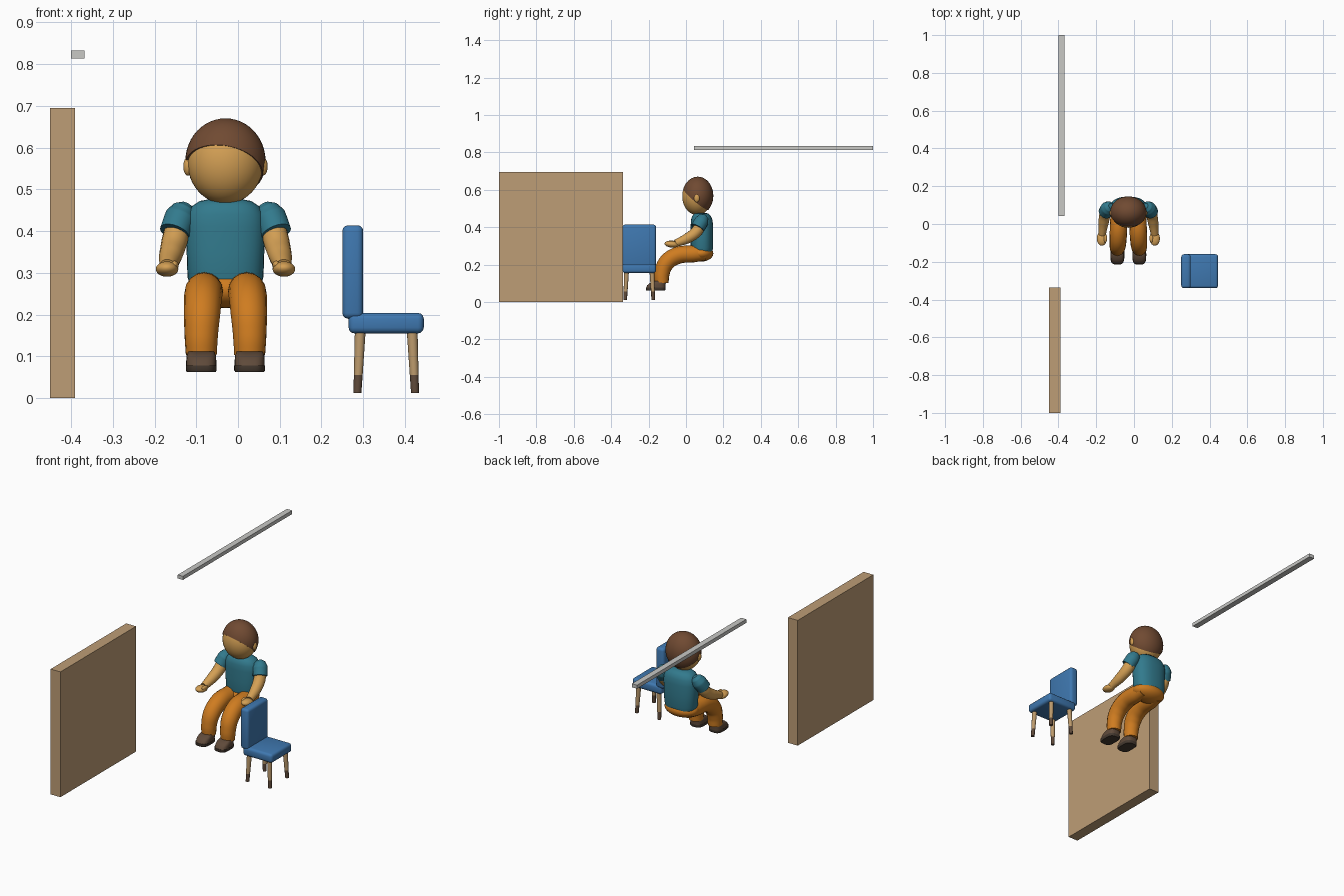
import bpy, bmesh, math
from mathutils import Vector, Matrix

cube = bpy.data.objects.get("Cube")
if cube:
    bpy.data.objects.remove(cube, do_unlink=True)


def material(name, hexcode):
    channels = [int(hexcode[i:i + 2], 16) / 255 for i in (0, 2, 4)]
    colour = [((c + 0.055) / 1.055) ** 2.4 for c in channels] + [1]
    m = bpy.data.materials.new(name)
    m.use_nodes = True
    m.diffuse_color = colour
    m.node_tree.nodes["Principled BSDF"].inputs["Base Color"].default_value = colour
    return m


BOARD = material("board_tan", "BE9D76")
METAL = material("light_grey", "C8C8C5")
BLUE = material("chair_blue", "3F78B0")
WOOD = material("leg_wood", "BC9A6C")
SHIRT = material("shirt_teal", "327A8D")
PANTS = material("trouser_orange", "CF7C20")
SKIN = material("skin", "D39F54")
HAIR = material("hair_brown", "704A32")
SHOE = material("shoe_brown", "5F4A3A")
SOLE = material("sole_dark", "463A30")


def finish(name, bm, mat, smooth=True):
    bmesh.ops.recalc_face_normals(bm, faces=bm.faces)
    mesh = bpy.data.meshes.new(name)
    bm.to_mesh(mesh)
    bm.free()
    return link(name, mesh, mat, smooth)


def link(name, mesh, mat, smooth=True):
    ob = bpy.data.objects.new(name, mesh)
    bpy.context.collection.objects.link(ob)
    mesh.materials.clear()
    mesh.materials.append(mat)
    if smooth:
        bpy.ops.object.select_all(action="DESELECT")
        ob.select_set(True)
        bpy.context.view_layer.objects.active = ob
        bpy.ops.object.shade_smooth_by_angle(angle=math.radians(40))
    return ob


def box(name, low, high, mat, round_by=0):
    low, high = Vector(low), Vector(high)
    bm = bmesh.new()
    bmesh.ops.create_cube(bm, size=1)
    bmesh.ops.scale(bm, vec=high - low, verts=bm.verts)
    bmesh.ops.translate(bm, vec=(low + high) / 2, verts=bm.verts)
    if round_by:
        bmesh.ops.bevel(bm, geom=bm.edges[:], offset=round_by, segments=3,
                        profile=0.5, affect="EDGES")
    return finish(name, bm, mat, bool(round_by))


def ball(name, centre, radii, mat, tilt=0, cut=None):
    bm = bmesh.new()
    bmesh.ops.create_uvsphere(bm, u_segments=40, v_segments=24, radius=1)
    place = Matrix.Translation(centre) @ Matrix.Rotation(tilt, 4, "X")
    bmesh.ops.transform(bm, matrix=place @ Matrix.Diagonal((*radii, 1)), verts=bm.verts)
    if cut:
        bmesh.ops.bisect_plane(bm, geom=bm.verts[:] + bm.edges[:] + bm.faces[:],
                               plane_co=cut[0], plane_no=cut[1], clear_inner=True)
        bmesh.ops.holes_fill(bm, edges=bm.edges[:])
    return finish(name, bm, mat)


def loft(name, rings, mat, power=1.0, sides=32):
    """Stack of rounded rings: z, centre x, centre y, half width, half depth."""
    bm = bmesh.new()
    loops = []
    for z, cx, cy, rx, ry in rings:
        loop = []
        for i in range(sides):
            a = math.tau * i / sides
            c, s = math.cos(a), math.sin(a)
            loop.append(bm.verts.new((cx + rx * math.copysign(abs(c) ** power, c),
                                      cy + ry * math.copysign(abs(s) ** power, s), z)))
        loops.append(loop)
    for a, b in zip(loops, loops[1:]):
        for i in range(sides):
            j = (i + 1) % sides
            bm.faces.new((a[i], a[j], b[j], b[i]))
    bm.faces.new(loops[0])
    bm.faces.new(loops[-1])
    return finish(name, bm, mat)


def tube(name, points, mat):
    """Smooth limb through points of x, y, z, radius."""
    curve = bpy.data.curves.new(name, "CURVE")
    curve.dimensions = "3D"
    curve.bevel_depth = 1
    curve.bevel_resolution = 6
    curve.resolution_u = 8
    curve.use_fill_caps = True
    spline = curve.splines.new("BEZIER")
    spline.bezier_points.add(len(points) - 1)
    for p, (x, y, z, r) in zip(spline.bezier_points, points):
        p.co, p.radius = (x, y, z), r
        p.handle_left_type = p.handle_right_type = "AUTO"
    helper = bpy.data.objects.new(name + "_path", curve)
    bpy.context.collection.objects.link(helper)
    mesh = bpy.data.meshes.new_from_object(
        helper.evaluated_get(bpy.context.evaluated_depsgraph_get()))
    bpy.data.objects.remove(helper, do_unlink=True)
    return link(name, mesh, mat)


# Wall board and overhead rail
box("wall_board", (-0.45, -1, 0), (-0.39, -0.337, 0.695), BOARD)
box("overhead_rail", (-0.4, 0.043, 0.813), (-0.368, 1, 0.833), METAL)

# Chair
box("chair_seat", (0.265, -0.34, 0.155), (0.445, -0.16, 0.204), BLUE, 0.014)
box("chair_back", (0.25, -0.34, 0.19), (0.3, -0.16, 0.414), BLUE, 0.014)
for sx, side_x in ((-1, "back"), (1, "front")):
    for sy, side_y in ((-1, "right"), (1, "left")):
        rings = [(z, 0.355 + sx * dx, -0.25 + sy * (dx + 0.006), r, r)
                 for z, dx, r in ((0.012, 0.069, 0.0095), (0.055, 0.067, 0.0105),
                                  (0.165, 0.062, 0.013))]
        leg = loft(f"chair_{side_x}_{side_y}_leg", rings, WOOD, sides=16)
        leg.data.materials.append(SHOE)
        for f in leg.data.polygons:
            f.material_index = int(f.center.z < 0.05)

# Head, hair and ears
MID = -0.03
ball("head", (MID, 0.06, 0.565), (0.091, 0.08, 0.1), SKIN)
ball("hair", (MID, 0.063, 0.568), (0.096, 0.083, 0.102), HAIR,
     cut=((-0.07, 0.06, 0.55), (0.184, 0.84, 1)))

# Torso and hips
loft("shirt", [(0.27, MID, 0.085, 0.085, 0.056), (0.29, MID, 0.085, 0.091, 0.06),
               (0.35, MID, 0.085, 0.093, 0.06), (0.41, MID, 0.085, 0.096, 0.06),
               (0.44, MID, 0.084, 0.092, 0.057), (0.46, MID, 0.083, 0.08, 0.05),
               (0.472, MID, 0.082, 0.062, 0.038), (0.477, MID, 0.08, 0.035, 0.022)],
     SHIRT, power=0.85)
ball("hips", (MID, 0.08, 0.26), (0.095, 0.066, 0.044), PANTS)

for s, side in ((-1, "right"), (1, "left")):
    ball(f"{side}_ear", (MID + s * 0.09, 0.058, 0.555), (0.011, 0.015, 0.022), SKIN)

    # Arm
    def arm(dx, y, z, r):
        return (MID + s * dx, y, z, r)
    tube(f"{side}_sleeve", [arm(0.092, 0.096, 0.463, 0.014), arm(0.098, 0.092, 0.452, 0.029),
                            arm(0.108, 0.083, 0.432, 0.038),
                            arm(0.122, 0.062, 0.396, 0.037)], SHIRT)
    tube(f"{side}_arm", [arm(0.112, 0.08, 0.42, 0.03), arm(0.122, 0.056, 0.376, 0.031),
                         arm(0.131, 0.01, 0.342, 0.028),
                         arm(0.139, -0.055, 0.314, 0.02)], SKIN)
    ball(f"{side}_hand", (MID + s * 0.14, -0.077, 0.309), (0.027, 0.038, 0.018), SKIN, -0.1)
    ball(f"{side}_thumb", (MID + s * 0.122, -0.075, 0.318), (0.01, 0.024, 0.011), SKIN, -0.1)

    # Leg
    def leg_at(dx, y, z, r):
        return (MID + s * dx, y, z, r)
    tube(f"{side}_trouser_leg", [leg_at(0.046, 0.1, 0.262, 0.04),
                                 leg_at(0.05, 0.04, 0.257, 0.045),
                                 leg_at(0.053, -0.05, 0.247, 0.046),
                                 leg_at(0.056, -0.108, 0.205, 0.044),
                                 leg_at(0.058, -0.128, 0.15, 0.04),
                                 leg_at(0.058, -0.13, 0.103, 0.037)], PANTS)

    # Shoe
    sx = MID + s * 0.058
    loft(f"{side}_sole", [(0.062, sx, -0.162, 0.034, 0.05), (0.066, sx, -0.162, 0.037, 0.053),
                          (0.078, sx, -0.162, 0.037, 0.053)], SOLE, power=0.6)
    loft(f"{side}_shoe", [(0.077, sx, -0.161, 0.036, 0.052), (0.09, sx, -0.158, 0.036, 0.049),
                          (0.102, sx, -0.15, 0.035, 0.042), (0.112, sx, -0.138, 0.031, 0.03)],
         SHOE, power=0.65)
